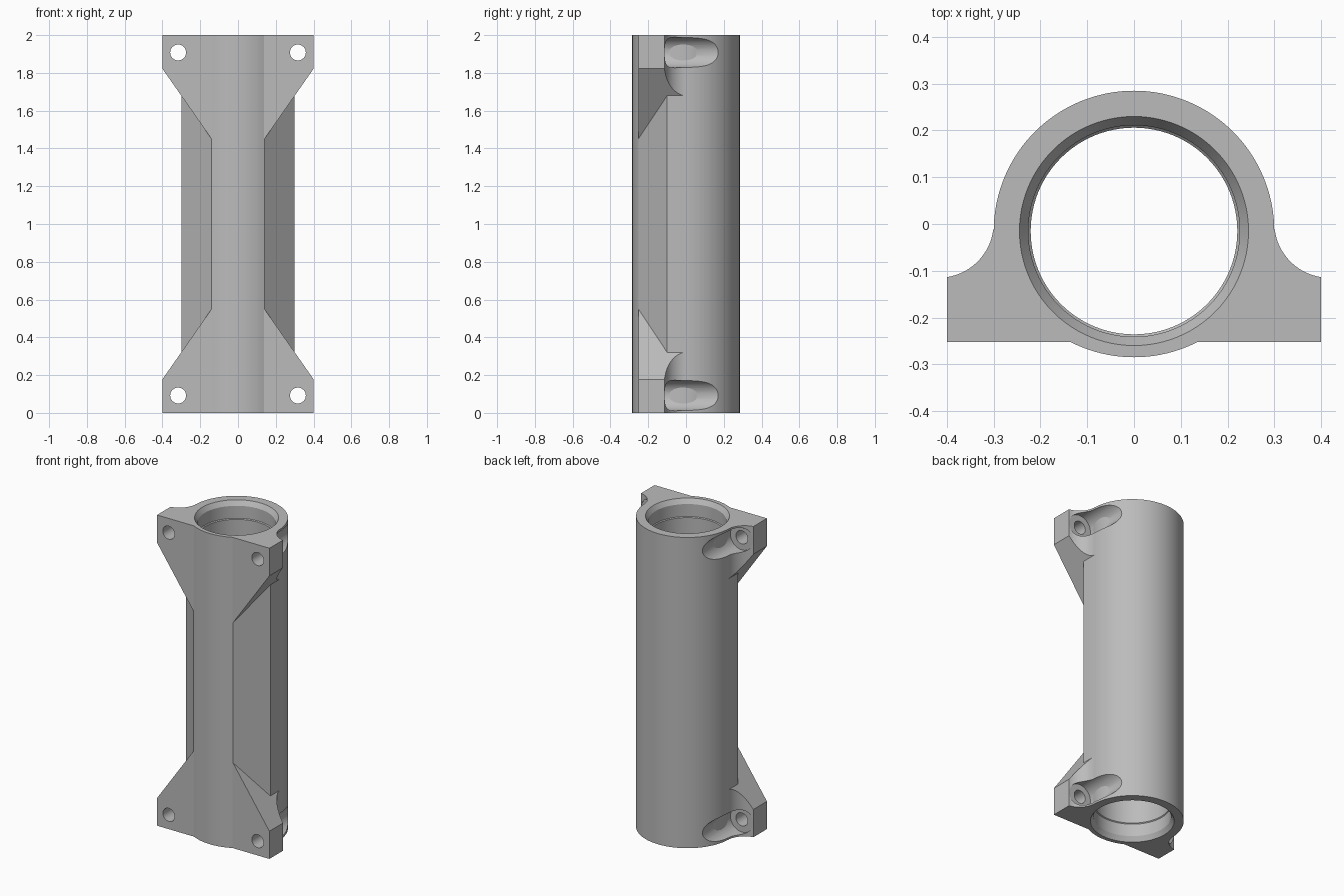
import bpy, bmesh
from math import sin, cos, pi, radians, asin, atan2
from mathutils import Matrix, Vector

if "Cube" in bpy.data.objects:
    bpy.data.objects.remove(bpy.data.objects["Cube"])

AXIS_Y = -0.015      # tube axis
HEIGHT = 2.0

grey = bpy.data.materials.new("cast grey")
grey.use_nodes = True
grey.diffuse_color = (0.5, 0.5, 0.5, 1)
grey.node_tree.nodes["Principled BSDF"].inputs["Base Color"].default_value = (0.5, 0.5, 0.5, 1)


def finish(name, bm):
    bmesh.ops.recalc_face_normals(bm, faces=bm.faces)
    mesh = bpy.data.meshes.new(name)
    bm.to_mesh(mesh)
    bm.free()
    mesh.materials.append(grey)
    ob = bpy.data.objects.new(name, mesh)
    bpy.context.collection.objects.link(ob)
    return ob


def prism(name, points, low, high, axis="z"):
    """Extrude a closed outline along z (points are x, y) or y (points are x, z)."""
    bm = bmesh.new()
    place = (lambda a, b: (a, b, low)) if axis == "z" else (lambda a, b: (a, low, b))
    face = bm.faces.new([bm.verts.new(place(a, b)) for a, b in points])
    step = high - low
    moved = bmesh.ops.extrude_face_region(bm, geom=[face])["geom"]
    bmesh.ops.translate(bm, vec=(0, 0, step) if axis == "z" else (0, step, 0),
                        verts=[v for v in moved if isinstance(v, bmesh.types.BMVert)])
    return finish(name, bm)


def arc(cx, cy, r, start, end, steps):
    return [(cx + r * cos(start + (end - start) * i / steps),
             cy + r * sin(start + (end - start) * i / steps)) for i in range(steps + 1)]


def boolean(target, tool, operation="DIFFERENCE"):
    tool.hide_render = True
    mod = target.modifiers.new("cut", "BOOLEAN")
    mod.object, mod.operation, mod.solver = tool, operation, "EXACT"
    bpy.context.view_layer.objects.active = target
    bpy.ops.object.modifier_apply(modifier=mod.name)
    bpy.data.objects.remove(tool)


# Full cross-section: round back, concave fillets, mounting feet, bulged front
tip = asin((0.418 - 0.4) / 0.118)
fillet = arc(0.418, 0.003, 0.118, pi, 1.5 * pi - tip, 20)
front_half = asin(0.137 / 0.3)
right_side = fillet + [(0.4, -0.252)]
outline = (arc(0, AXIS_Y, 0.3, pi, 0, 72)
           + right_side
           + arc(0, 0.015, 0.3, -pi / 2 + front_half, -pi / 2 - front_half, 20)
           + [(-x, y) for x, y in reversed(right_side)])
body = prism("bearing_housing", outline, 0, HEIGHT)

# Waist between the feet, chamfered in plan and tapered in elevation
for side in (1, -1):
    plan = [(0.1, -0.29), (0.3003, -0.1), (0.3003, 0.1), (0.5, 0.1), (0.5, -0.4), (0.1, -0.4)]
    taper = [(0.14, 0.55), (0.14, 1.45), (0.5, 1.965), (0.5, 0.035)]
    waist = prism("waist_cutter", [(side * x, y) for x, y in plan], -0.1, 2.1)
    limit = prism("taper_limit", [(side * x, z) for x, z in taper], -0.6, 0.3, "y")
    boolean(waist, limit, "INTERSECT")
    boolean(body, waist)

# Stepped bore with chamfered mouths, turned round the tube axis
half = [(0.2513, -0.01), (0.226, 0.03), (0.226, 0.11), (0.221, 0.115)]
turned = half + [(r, HEIGHT - z) for r, z in reversed(half)]
bm = bmesh.new()
rings = [[bm.verts.new((x, y, z)) for x, y in arc(0, AXIS_Y, r, 0, 2 * pi, 96)[:-1]]
         for r, z in turned]
for a, b in zip(rings, rings[1:]):
    for i in range(len(a)):
        j = (i + 1) % len(a)
        bm.faces.new((a[i], a[j], b[j], b[i]))
bm.faces.new(rings[0])
bm.faces.new(rings[-1])
boolean(body, finish("bore_cutter", bm))

# Bolt holes with spot-faced pockets that stop at the inner wall
for x in (-0.317, 0.317):
    for z in (0.092, HEIGHT - 0.092):
        pocket = prism("pocket_cutter", arc(x, z, 0.081, 0, 2 * pi, 48)[:-1], -0.115, 0.5, "y")
        wall = prism("wall_guard", arc(0, AXIS_Y, 0.248, 0, 2 * pi, 96)[:-1], -0.5, 2.5)
        boolean(pocket, wall)
        boolean(body, pocket)
        hole = prism("hole_cutter", arc(x, z, 0.042, 0, 2 * pi, 32)[:-1], -0.5, 0, "y")
        boolean(body, hole)

# Smooth curved walls, keep machined edges sharp
bpy.ops.object.select_all(action="DESELECT")
body.select_set(True)
bpy.context.view_layer.objects.active = body
bpy.ops.object.shade_smooth_by_angle(angle=radians(20))
